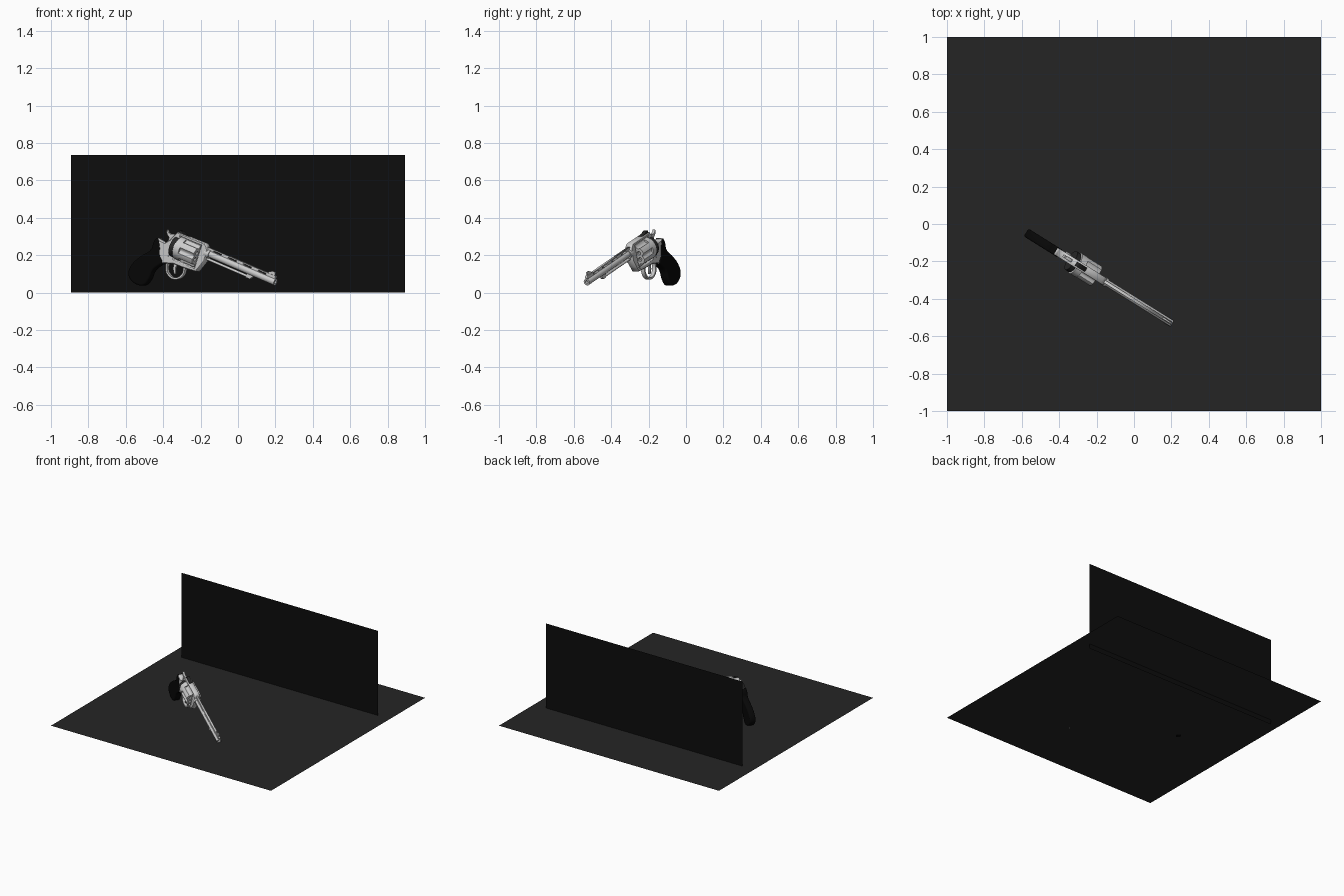
import bpy
from math import sin, cos, pi, radians
from mathutils import Matrix

if "Cube" in bpy.data.objects:
    bpy.data.objects.remove(bpy.data.objects["Cube"])

# Pose of the revolver: barrel along local X, nose down, turned to the right
POSE = (Matrix.Translation((-0.273, -0.235, 0.235))
        @ Matrix.Rotation(radians(-32), 4, 'Z') @ Matrix.Rotation(radians(20), 4, 'Y'))
SIDE = Matrix(((1, 0, 0, 0), (0, 0, -1, 0), (0, 1, 0, 0), (0, 0, 0, 1)))   # profile seen from the side
ALONG = Matrix(((0, 0, 1, 0), (1, 0, 0, 0), (0, 1, 0, 0), (0, 0, 0, 1)))  # profile swept along the barrel


def material(name, v):
    m = bpy.data.materials.new(name)
    m.diffuse_color = (v, v, v, 1)
    m.use_nodes = True
    m.node_tree.nodes["Principled BSDF"].inputs["Base Color"].default_value = m.diffuse_color
    return m


FLOOR, WALL = material("floor_grey", 0.018), material("wall_black", 0.004)
RUBBER, DARK = material("grip_black", 0.002), material("dark_steel", 0.02)


def circle(x, y, r, n=16, ry=None):
    return [(x + r * cos(2 * pi * i / n), y + (ry or r) * sin(2 * pi * i / n)) for i in range(n)]


def box(x0, y0, x1, y1):
    return [(x0, y0), (x1, y0), (x1, y1), (x0, y1)]


def solid(name, loops, half, basis=SIDE, centre=0.0, mat=None, bevel=0.0, res=0, curved=False, smooth=False):
    """Extrude flat outlines (extra loops inside become holes)."""
    cu = bpy.data.curves.new(name, 'CURVE')
    cu.dimensions, cu.fill_mode = '2D', 'BOTH'
    cu.extrude, cu.bevel_depth, cu.bevel_resolution, cu.offset = half - bevel, bevel, res, -bevel
    for loop in loops:
        s = cu.splines.new('BEZIER' if curved else 'POLY')
        pts = s.bezier_points if curved else s.points
        pts.add(len(loop) - 1)
        for p, (x, y) in zip(pts, loop):
            if curved:
                p.co = (x, y, 0)
                p.handle_left_type = p.handle_right_type = 'AUTO'
            else:
                p.co = (x, y, 0, 1)
        s.use_cyclic_u = True
        if curved:
            s.resolution_u = 5
    ob = bpy.data.objects.new(name, cu)
    bpy.context.collection.objects.link(ob)
    ob.matrix_world = POSE @ basis @ Matrix.Translation((0, 0, centre))
    if mat:
        cu.materials.append(mat)
    bpy.ops.object.select_all(action='DESELECT')
    ob.select_set(True)
    bpy.context.view_layer.objects.active = ob
    bpy.ops.object.convert(target='MESH')
    if smooth:
        bpy.ops.object.shade_smooth_by_angle(angle=radians(35))
    return bpy.context.object


def rod(name, loops, x0, x1, **kw):
    return solid(name, loops, (x1 - x0) / 2, ALONG, (x0 + x1) / 2, **kw)


# Ground sheet and upright back sheet
bpy.ops.mesh.primitive_plane_add(size=2, location=(0, 0, 0.04))
bpy.context.object.name = "ground_sheet"
bpy.context.object.data.materials.append(FLOOR)
bpy.ops.mesh.primitive_plane_add(size=1, location=(0, 0.544, 0.3675), rotation=(pi / 2, 0, 0))
wall = bpy.context.object
wall.name, wall.scale = "back_sheet", (1.785, 0.735, 1)
wall.data.materials.append(WALL)

# Frame with open cylinder window
frame = [(-0.075, 0.066), (0.108, 0.068), (0.122, 0.058), (0.135, 0.04), (0.138, -0.02),
         (0.12, -0.062), (0.105, -0.093), (0.03, -0.1), (-0.04, -0.102), (-0.085, -0.115),
         (-0.115, -0.125), (-0.145, -0.085), (-0.168, -0.05), (-0.18, -0.006), (-0.165, -0.012),
         (-0.13, -0.014), (-0.105, 0.012), (-0.088, 0.045)]
solid("frame", [frame, box(-0.05, -0.078, 0.09, 0.051)], 0.021, bevel=0.004)

# Recoil shield behind the cylinder
rod("recoil_shield", [circle(0, -0.015, 0.058, 20)], -0.075, -0.05, mat=DARK)

# Cylinder: plain rear band, fluted front with chambers
AXIS = -0.013
flutes = []
for i in range(72):
    a = 2 * pi * i / 72
    dip = max(0.0, cos(6 * a + pi))
    r = 0.063 - 0.012 * dip ** 0.8
    flutes.append((r * sin(a), AXIS + r * cos(a)))
chambers = [circle(0.036 * sin(i * pi / 3), AXIS + 0.036 * cos(i * pi / 3), 0.011, 10) for i in range(6)]
rod("cylinder_band", [circle(0, AXIS, 0.063, 36)], -0.046, -0.008, smooth=True)
rod("cylinder_fluted", [flutes] + chambers, -0.008, 0.086, smooth=True)
rod("cylinder_pin", [circle(0, AXIS, 0.014, 12)], -0.05, 0.095)

# Barrel, ventilated rib, ejector rod and its lug
rod("barrel", [circle(0, 0.022, 0.0185, 20), circle(0, 0.022, 0.009, 14)], 0.09, 0.586, smooth=True)
rod("barrel_collar", [circle(0, 0.02, 0.024, 16)], 0.12, 0.15)
vents = [box(x, 0.0405, x + 0.055, 0.0475) for x in (0.165, 0.265, 0.365, 0.465)]
solid("vent_rib", [box(0.125, 0.036, 0.58, 0.054)] + vents, 0.008)
rod("ejector_rod", [circle(0, -0.008, 0.0075, 10)], 0.12, 0.415)
solid("rod_lug", [[(0.405, 0.01), (0.405, -0.016), (0.432, -0.016), (0.447, 0.006)]], 0.008)

# Sights
solid("front_sight", [[(0.515, 0.053), (0.55, 0.072), (0.568, 0.072), (0.572, 0.053)]], 0.004)
solid("rear_sight", [[(-0.07, 0.064), (-0.07, 0.078), (-0.055, 0.078), (-0.04, 0.071), (0.02, 0.064)]],
      0.012, mat=DARK)

# Hammer with curled spur
solid("hammer", [[(-0.08, 0.035), (-0.1, 0.048), (-0.118, 0.038), (-0.137, 0.043), (-0.147, 0.055),
                  (-0.149, 0.043), (-0.138, 0.03), (-0.122, 0.02), (-0.12, -0.03), (-0.08, -0.03)]], 0.008)

# Trigger guard and trigger
solid("trigger_guard", [circle(-0.028, -0.122, 0.062, 24, 0.06), circle(-0.028, -0.122, 0.052, 24, 0.05)],
      0.011, smooth=True)
solid("trigger", [[(-0.05, -0.09), (-0.025, -0.09), (-0.03, -0.12), (-0.018, -0.152),
                   (-0.026, -0.155), (-0.042, -0.13)]], 0.006)

# Thumb latch and side screws
for s in (-1, 1):
    solid("frame_screw", [circle(-0.09, -0.075, 0.007, 10)], 0.002, centre=s * 0.021)
solid("cylinder_latch", [box(-0.12, -0.035, -0.085, -0.018)], 0.005, centre=-0.023)

# Rubber grip
grip = [(-0.183, -0.008), (-0.152, -0.04), (-0.135, -0.085), (-0.108, -0.118), (-0.128, -0.145),
        (-0.152, -0.18), (-0.16, -0.235), (-0.178, -0.272), (-0.215, -0.285), (-0.265, -0.275),
        (-0.292, -0.245), (-0.287, -0.195), (-0.25, -0.135), (-0.2, -0.075), (-0.198, -0.03)]
solid("grip", [grip], 0.024, mat=RUBBER, bevel=0.009, res=2, curved=True, smooth=True)
